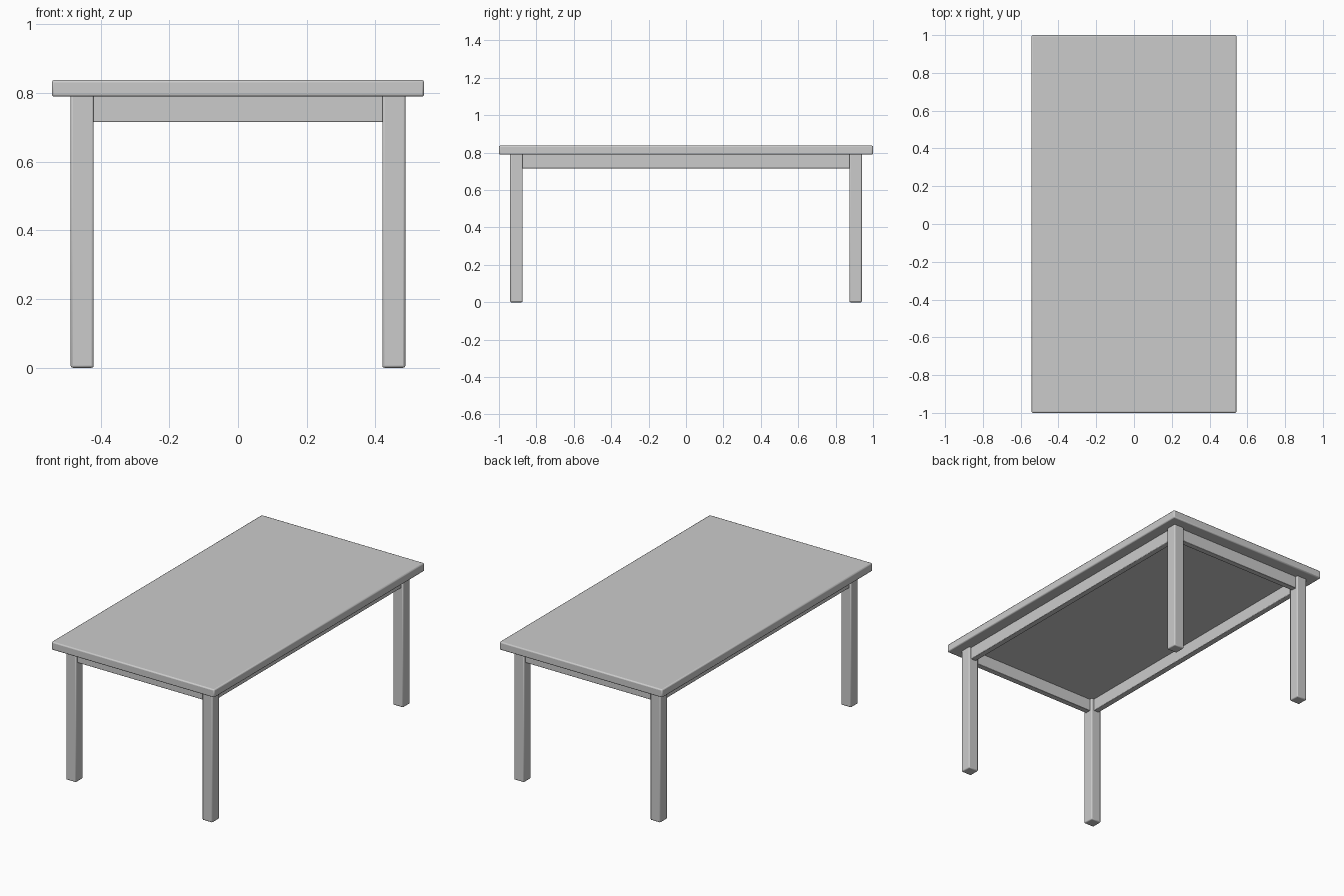
import bpy

if "Cube" in bpy.data.objects:
    bpy.data.objects.remove(bpy.data.objects["Cube"])


def box(name, lo, hi, bevel):
    """Softly bevelled box spanning corners lo to hi."""
    bpy.ops.mesh.primitive_cube_add(size=1, location=[(a + b) / 2 for a, b in zip(lo, hi)])
    ob = bpy.context.object
    ob.name = name
    ob.scale = [b - a for a, b in zip(lo, hi)]
    bpy.ops.object.transform_apply(location=False, rotation=False, scale=True)
    mod = ob.modifiers.new("Bevel", 'BEVEL')
    mod.width = bevel
    mod.segments = 2
    bpy.ops.object.shade_smooth_by_angle()
    return ob


X_IN, X_OUT = 0.42, 0.487     # leg faces across the width
Y_IN, Y_OUT = 0.873, 0.94     # leg faces along the length
Z_UNDER, Z_TOP, Z_APRON = 0.789, 0.838, 0.715
INSET, THICK = 0.015, 0.035   # apron setback from leg face, board thickness

# Table top
box("table_top", (-0.542, -1, Z_UNDER), (0.542, 1, Z_TOP), 0.007)

# Legs
for sx, side in ((-1, "left"), (1, "right")):
    for sy, end in ((-1, "front"), (1, "back")):
        xs = sorted((sx * X_IN, sx * X_OUT))
        ys = sorted((sy * Y_IN, sy * Y_OUT))
        box(f"{end}_{side}_leg", (xs[0], ys[0], 0), (xs[1], ys[1], Z_UNDER + 0.006), 0.006)

# Aprons between the legs
for s, end, side in ((-1, "front", "left"), (1, "back", "right")):
    ys = sorted((s * (Y_OUT - INSET), s * (Y_OUT - INSET - THICK)))
    box(f"{end}_apron", (-X_IN - 0.004, ys[0], Z_APRON), (X_IN + 0.004, ys[1], Z_UNDER + 0.003), 0.003)
    xs = sorted((s * (X_OUT - INSET), s * (X_OUT - INSET - THICK)))
    box(f"{side}_apron", (xs[0], -Y_IN - 0.004, Z_APRON), (xs[1], Y_IN + 0.004, Z_UNDER + 0.003), 0.003)
